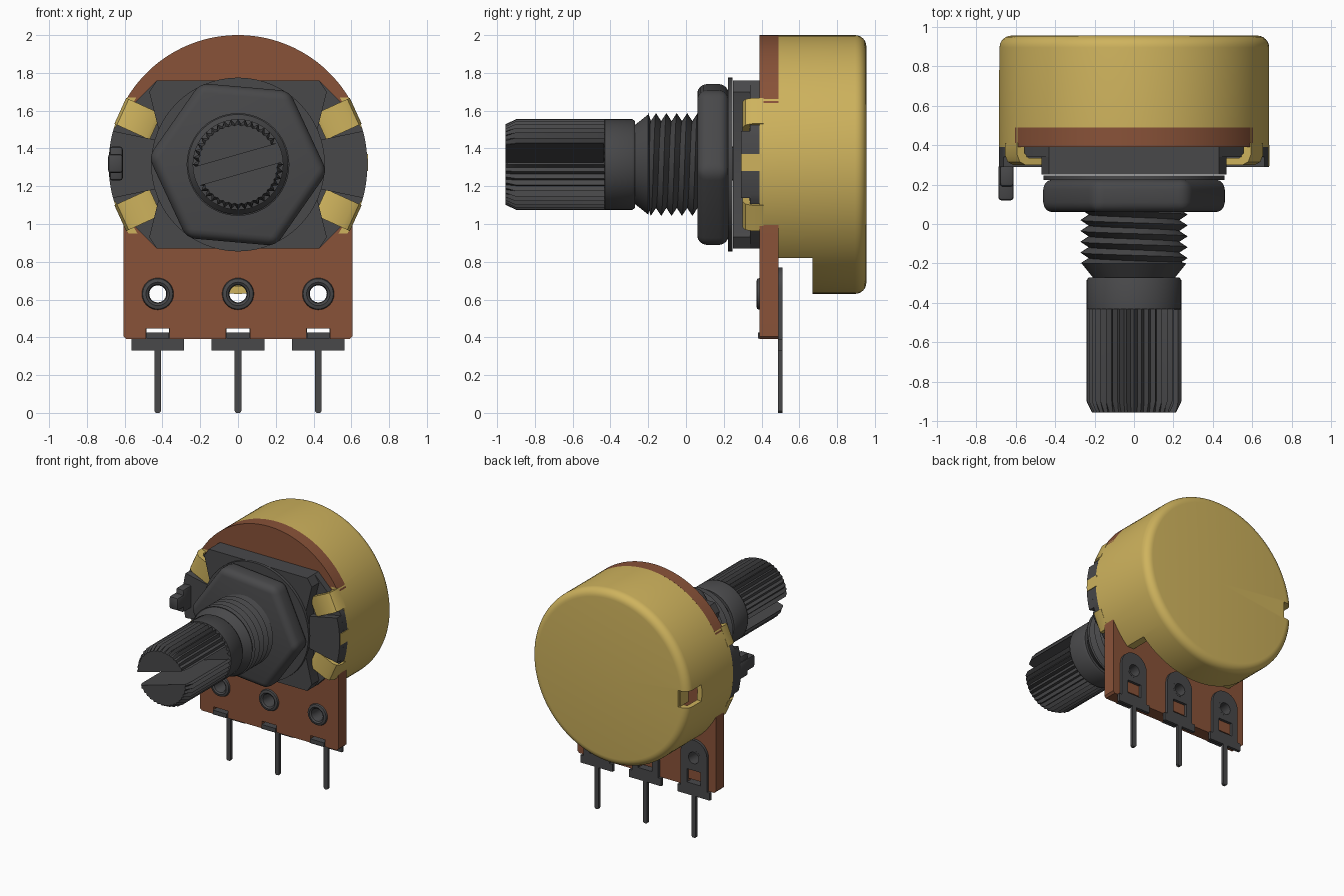
import bpy, bmesh
from math import sin, cos, pi, radians

if "Cube" in bpy.data.objects:
    bpy.data.objects.remove(bpy.data.objects["Cube"])

C = 1.315   # height of the shaft axis
R = 0.685   # can radius


def material(name, rgb):
    m = bpy.data.materials.new(name)
    m.diffuse_color = (*rgb, 1)
    m.use_nodes = True
    m.node_tree.nodes["Principled BSDF"].inputs["Base Color"].default_value = m.diffuse_color
    return m


GOLD = material("gold", (0.62, 0.45, 0.11))
BROWN = material("brown", (0.25, 0.085, 0.04))
DARK = material("dark", (0.065, 0.065, 0.068))


def shade(ob, angle=35):
    ob.data.polygons.foreach_set("use_smooth", [True] * len(ob.data.polygons))
    ob.data.set_sharp_from_angle(angle=radians(angle))


def finish(name, bm, mat):
    bmesh.ops.remove_doubles(bm, verts=bm.verts, dist=1e-5)
    bmesh.ops.recalc_face_normals(bm, faces=bm.faces)
    me = bpy.data.meshes.new(name)
    bm.to_mesh(me)
    bm.free()
    me.materials.append(mat)
    ob = bpy.data.objects.new(name, me)
    bpy.context.collection.objects.link(ob)
    shade(ob)
    return ob


def prism(name, pts, y0, y1, mat):
    """Extrude an (x, z) outline along y."""
    bm = bmesh.new()
    a = [bm.verts.new((x, y0, z)) for x, z in pts]
    b = [bm.verts.new((x, y1, z)) for x, z in pts]
    bm.faces.new(a)
    bm.faces.new(b[::-1])
    for i in range(len(a)):
        bm.faces.new((a[i - 1], a[i], b[i], b[i - 1]))
    return finish(name, bm, mat)


def box(name, x0, x1, y0, y1, z0, z1, mat):
    return prism(name, [(x0, z0), (x1, z0), (x1, z1), (x0, z1)], y0, y1, mat)


def arc(cx, cz, r, a0, a1, n):
    return [(cx + r * cos(radians(a0 + (a1 - a0) * i / n)),
             cz + r * sin(radians(a0 + (a1 - a0) * i / n))) for i in range(n + 1)]


def lathe(name, rows, mat, n=64, cx=0, cz=C, closed=False):
    """Revolve (radius, y[, tooth depth]) rows about a y-parallel axis."""
    bm = bmesh.new()
    rings = []
    for r, y, *d in rows:
        d = d[0] if d else 0
        rings.append([bm.verts.new((cx + (r - d * (j % 2)) * cos(2 * pi * j / n), y,
                                    cz + (r - d * (j % 2)) * sin(2 * pi * j / n)))
                      for j in range(n)])
    for i in range(0 if closed else 1, len(rings)):
        p, q = rings[i - 1], rings[i]
        for j in range(n):
            bm.faces.new((p[j - 1], p[j], q[j], q[j - 1]))
    return finish(name, bm, mat)


def apply(ob, kind, **props):
    m = ob.modifiers.new("m", kind)
    for k, v in props.items():
        setattr(m, k, v)
    with bpy.context.temp_override(object=ob, active_object=ob, selected_objects=[ob]):
        bpy.ops.object.modifier_apply(modifier="m")
    shade(ob)


def cut(ob, cutter):
    apply(ob, 'BOOLEAN', operation='DIFFERENCE', solver='EXACT', object=cutter)
    bpy.data.objects.remove(cutter)


# Hollow can with a rounded back edge
edge = [(R - 0.06 + 0.06 * cos(t * pi / 12), 0.895 + 0.06 * sin(t * pi / 12)) for t in range(6, -1, -1)]
can = lathe("can", [(0, 0.955)] + edge + [(R, 0.39), (0.645, 0.39), (0.645, 0.9), (0, 0.915)], GOLD, 96)
cut(can, box("cut", -1, 1, 0.2, 0.49, 1.67, 2.2, GOLD))
cut(can, box("cut", -1, 1, 0.2, 0.49, 0.3, 0.95, GOLD))
cut(can, box("cut", -1, 1, 0.2, 0.67, 0.3, 0.82, GOLD))
cut(can, box("cut", -1, -0.6, 0.78, 1.1, 1.25, 1.38, GOLD))
box("can_stop_flap", -0.61, -0.575, 0.84, 0.94, 1.25, 1.38, GOLD)

# Folded can tabs gripping the bracket
profile = [(R, 0.41), (R, 0.35), (0.67, 0.315), (0.64, 0.3), (0.5, 0.3), (0.48, 0.31),
           (0.48, 0.335), (0.62, 0.335), (0.645, 0.36), (0.645, 0.41)]
for k, deg in enumerate((24.5, 155.5, 204.5, 335.5)):
    u, v = cos(radians(deg)), sin(radians(deg))
    bm = bmesh.new()
    sides = [[bm.verts.new((r * u - w * v, y, C + r * v + w * u)) for r, y in profile]
             for w in (-0.075, 0.075)]
    bm.faces.new(sides[0])
    bm.faces.new(sides[1][::-1])
    for i in range(len(profile)):
        bm.faces.new((sides[0][i - 1], sides[0][i], sides[1][i], sides[1][i - 1]))
    finish(f"can_tab_{k}", bm, GOLD)
box("can_side_lug", 0.65, 0.688, 0.295, 0.4, 1.28, 1.37, GOLD)

# Brown board with round top and square foot
board = prism("board", arc(0, C, R, 28.5, 151.5, 48) +
              [(-0.605, 1.6), (-0.605, 0.405), (-0.59, 0.39), (0.59, 0.39), (0.605, 0.405), (0.605, 1.6)],
              0.39, 0.49, BROWN)

# Terminals, eyelets and clips, three alike
for name, x in (("left", -0.425), ("middle", 0), ("right", 0.425)):
    cut(board, lathe("cut", [(0, 0.3), (0.058, 0.3), (0.058, 0.6), (0, 0.6)], BROWN, 32, x, 0.63))
    cut(board, box("cut", x - 0.063, x + 0.063, 0.3, 0.6, 0.3, 0.446, BROWN))
    right = [(0.01, 0), (0.018, 0.01), (0.018, 0.33), (0.14, 0.33), (0.14, 0.39), (0.115, 0.39)]
    outline = right + arc(0, 0.655, 0.115, 0, 180, 20) + [(-px, z) for px, z in right[::-1]]
    term = prism("terminal_" + name, [(x + px, z) for px, z in outline], 0.488, 0.511, DARK)
    cut(term, lathe("cut", [(0, 0.3), (0.046, 0.3), (0.046, 0.6), (0, 0.6)], DARK, 32, x, 0.63))
    cut(term, box("cut", x - 0.06, x + 0.06, 0.3, 0.6, 0.425, 0.53, DARK))
    box("terminal_clip_" + name, x - 0.06, x + 0.06, 0.38, 0.5, 0.393, 0.425, DARK)
    lathe("eyelet_" + name, [(0.085, 0.392), (0.08, 0.377), (0.062, 0.372), (0.05, 0.38), (0.045, 0.4),
                             (0.045, 0.512), (0.06, 0.512), (0.06, 0.392)], DARK, 32, x, 0.63, True)

# Bracket: base plate, raised middle and two wings
def mirrored(half):
    return half + [(-x, z) for x, z in half[::-1]]


prism("bracket_base", mirrored([(0.43, 1.76), (0.56, 1.63)] + arc(0, C, R, 16, -16, 12) +
                               [(0.56, 1.0), (0.43, 0.87)]), 0.34, 0.39, DARK)
prism("bracket_middle", mirrored([(0.43, 1.76), (0.47, 1.7), (0.42, 1.5), (0.42, 1.13),
                                  (0.47, 0.93), (0.43, 0.87)]), 0.25, 0.345, DARK)
for name, s in (("left", -1), ("right", 1)):
    prism("bracket_wing_" + name, [(s * x, z) for x, z in arc(0, C, R, 15, -15, 12) +
                                   [(0.41, 1.19), (0.41, 1.44)]], 0.29, 0.345, DARK)

# Locating pin on the left wing
pin = box("locating_pin", -0.688, -0.61, 0.12, 0.3, 1.27, 1.37, DARK)
apply(pin, 'BEVEL', width=0.015, segments=2)
pin_base = box("locating_pin_base", -0.68, -0.61, 0.19, 0.3, 1.23, 1.41, DARK)
apply(pin_base, 'BEVEL', width=0.015, segments=2)

# Washer and hex nut
lathe("washer", [(0, 0.222), (0.46, 0.222), (0.46, 0.245), (0, 0.245)], DARK)
nut = prism("nut", arc(0, C, 0.475, -5, 295, 5), 0.06, 0.225, DARK)
apply(nut, 'BEVEL', width=0.05, segments=4, limit_method='ANGLE')

# Threaded bushing: helical thread plus tapered nose
N, PITCH = 48, 0.055
bm = bmesh.new()
grid = [[bm.verts.new((r * cos(2 * pi * j / N), max(-0.2, -0.255 + PITCH * (i / 2 + j / N)),
                       C + r * sin(2 * pi * j / N))) for j in range(N + 1)]
        for i in range(13) for r in [0.272 if i % 2 else 0.23]]
for p, q in zip(grid, grid[1:]):
    for j in range(N):
        bm.faces.new((p[j], p[j + 1], q[j + 1], q[j]))
bmesh.ops.dissolve_degenerate(bm, dist=1e-5, edges=bm.edges)
finish("bushing_thread", bm, DARK)
lathe("bushing_nose", [(0, 0.1), (0.228, 0.1), (0.228, -0.19), (0.265, -0.2), (0.2, -0.282), (0, -0.282)], DARK)

# Knurled shaft with a tilted slot
shaft = lathe("shaft", [(0, -0.27), (0.23, -0.27), (0.24, -0.285), (0.24, -0.43), (0.24, -0.432, 0.024),
                        (0.24, -0.9, 0.024), (0.213, -0.955, 0.008), (0, -0.955)], DARK, 80)
t = radians(16)
slot = [(x * cos(t) - z * sin(t), C + x * sin(t) + z * cos(t))
        for x, z in ((-0.4, -0.05), (0.4, -0.05), (0.4, 0.05), (-0.4, 0.05))]
cut(shaft, prism("cut", slot, -1.1, -0.437, DARK))
